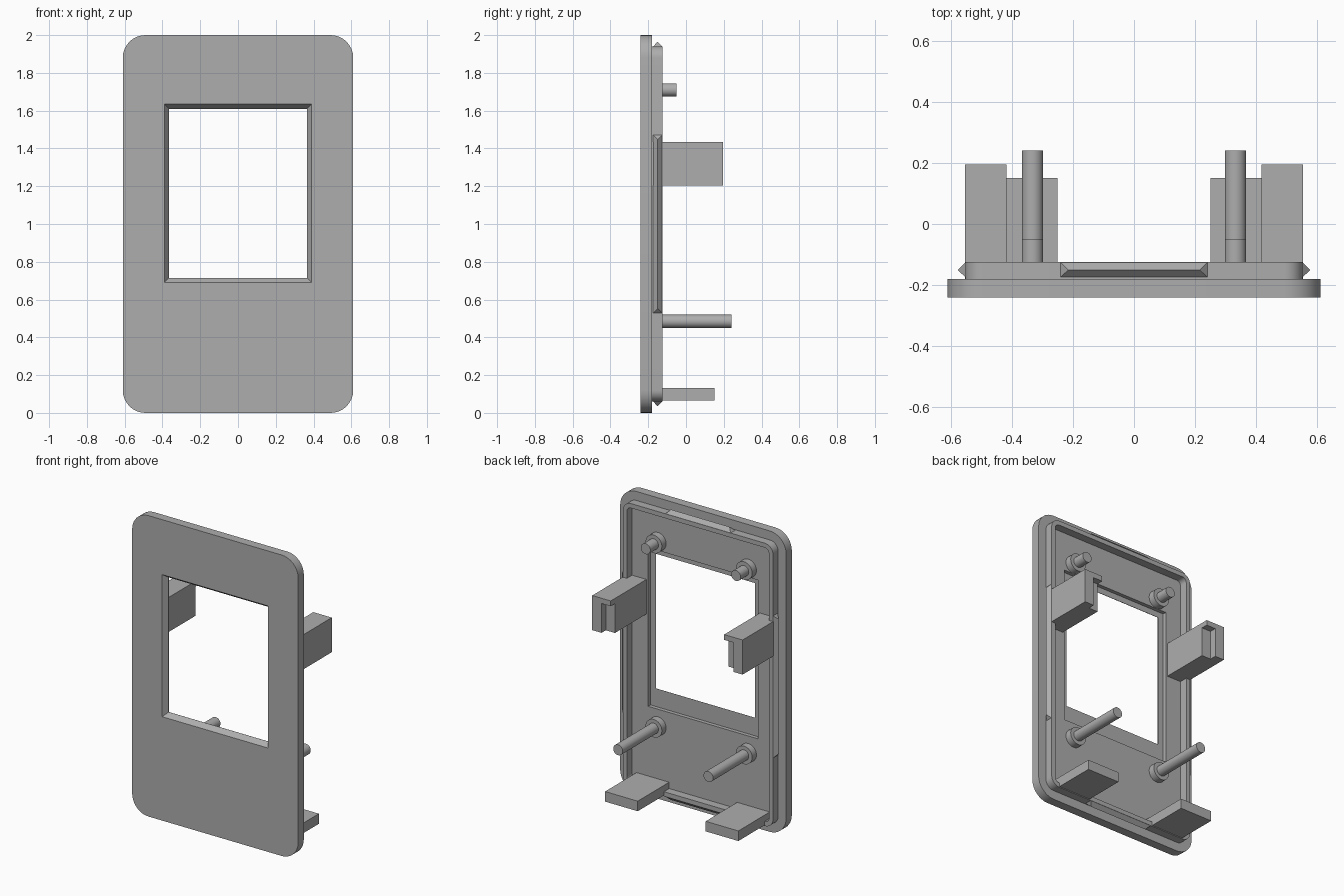
import bpy, bmesh, math
from mathutils import Vector

if "Cube" in bpy.data.objects:
    bpy.data.objects.remove(bpy.data.objects["Cube"], do_unlink=True)

grey = bpy.data.materials.new("matte_grey")
grey.use_nodes = True
grey.diffuse_color = (0.42, 0.42, 0.42, 1)
grey.node_tree.nodes["Principled BSDF"].inputs["Base Color"].default_value = grey.diffuse_color


def finish(name, bm):
    bmesh.ops.recalc_face_normals(bm, faces=bm.faces[:])
    mesh = bpy.data.meshes.new(name)
    bm.to_mesh(mesh)
    bm.free()
    mesh.materials.append(grey)
    ob = bpy.data.objects.new(name, mesh)
    bpy.context.collection.objects.link(ob)
    return ob


def rect(x0, x1, z0, z1, r=0, steps=8):
    """Rectangle outline in x and z, with optional round corners."""
    if not r:
        return [(x1, z1), (x0, z1), (x0, z0), (x1, z0)]
    centres = [(x1 - r, z1 - r), (x0 + r, z1 - r), (x0 + r, z0 + r), (x1 - r, z0 + r)]
    return [(cx + r * math.cos(a), cz + r * math.sin(a))
            for q, (cx, cz) in enumerate(centres)
            for a in [(q + i / steps) * math.pi / 2 for i in range(steps + 1)]]


def circle(x, z, r, n=32):
    return [(x + r * math.cos(i * math.tau / n), z + r * math.sin(i * math.tau / n))
            for i in range(n)]


def loft(name, *sections):
    """Solid through (outline, y) sections from front to back."""
    bm = bmesh.new()
    rings = [[bm.verts.new((x, y, z)) for x, z in outline] for outline, y in sections]
    bm.faces.new(rings[0])
    bm.faces.new(rings[-1])
    n = len(rings[0])
    for a, b in zip(rings, rings[1:]):
        for i in range(n):
            j = (i + 1) % n
            bm.faces.new((a[i], a[j], b[j], b[i]))
    return finish(name, bm)


def cut(ob, cutter):
    mod = ob.modifiers.new("cut", "BOOLEAN")
    mod.operation = "DIFFERENCE"
    mod.solver = "EXACT"
    mod.object = cutter
    bpy.context.view_layer.objects.active = ob
    bpy.ops.object.modifier_apply(modifier=mod.name)
    bpy.data.objects.remove(cutter, do_unlink=True)


def smooth(ob):
    bpy.ops.object.select_all(action="DESELECT")
    ob.select_set(True)
    bpy.context.view_layer.objects.active = ob
    bpy.ops.object.shade_smooth_by_angle(angle=math.radians(30))


FRONT, FLOOR, RIM = -0.24, -0.18, -0.125

# Face plate with a bevelled window and a pocket behind it
plate = loft("face_plate", (rect(-0.61, 0.61, 0, 2, 0.12), FRONT),
             (rect(-0.61, 0.61, 0, 2, 0.12), FLOOR))
cut(plate, loft("pocket_cutter", (rect(-0.405, 0.405, 0.595, 1.65), -0.205),
                (rect(-0.405, 0.405, 0.595, 1.65), -0.1)))
small = rect(-0.365, 0.365, 0.715, 1.61)
cut(plate, loft("window_cutter", (rect(-0.397, 0.397, 0.683, 1.642), FRONT - 0.01),
                (small, -0.206), (small, -0.1)))
smooth(plate)

# Rim standing on the back of the plate
outer = rect(-0.552, 0.552, 0.06, 1.94, 0.06)
inner = rect(-0.522, 0.522, 0.09, 1.91, 0.03)
rim = loft("back_rim", (outer, FLOOR - 0.005), (outer, RIM))
cut(rim, loft("rim_cutter", (inner, FLOOR - 0.1), (inner, RIM + 0.1)))
smooth(rim)


# Pointed snap ridges on the four sides of the rim
def snap_ridge(name, centre, out, along, half):
    out, along, back = Vector(out), Vector(along), Vector((0, 1, 0))
    bm = bmesh.new()
    for s in (-1, 1):
        for t in (-1, 1):
            bm.verts.new(Vector(centre) + along * s * half + back * t * 0.024)
        bm.verts.new(Vector(centre) + along * s * (half - 0.025) + out * 0.025)
    bmesh.ops.convex_hull(bm, input=bm.verts[:])
    finish(name, bm)


snap_ridge("top_snap_ridge", (0, -0.15, 1.94), (0, 0, 1), (1, 0, 0), 0.24)
snap_ridge("bottom_snap_ridge", (0, -0.15, 0.06), (0, 0, -1), (1, 0, 0), 0.24)

for side, s in (("left", 1), ("right", -1)):
    snap_ridge(side + "_snap_ridge", (s * 0.552, -0.15, 1.0), (s, 0, 0), (0, 0, 1), 0.472)

    # Short upper pegs and long lower pins on round bosses
    for part, z, tip in (("upper_peg", 1.71, -0.05), ("lower_pin", 0.485, 0.24)):
        boss = circle(s * 0.332, z, 0.06)
        shaft = circle(s * 0.332, z, 0.035)
        smooth(loft(f"{side}_{part}_boss", (boss, FLOOR - 0.005), (boss, -0.135)))
        smooth(loft(f"{side}_{part}", (shaft, FLOOR), (shaft, tip)))

    # Side arm with its inner tip corner notched under a cap
    arm = rect(*sorted((s * 0.417, s * 0.553)), 1.205, 1.435)
    clip = loft(side + "_arm", (arm, FLOOR - 0.005), (arm, 0.195))
    notch = rect(*sorted((s * 0.4, s * 0.485)), 1.1, 1.4)
    cut(clip, loft("notch_cutter", (notch, 0.15), (notch, 0.3)))

    # Flat tab at the bottom
    tab = rect(*sorted((s * 0.25, s * 0.49)), 0.065, 0.132)
    loft(side + "_bottom_tab", (tab, FLOOR - 0.005), (tab, 0.15))
